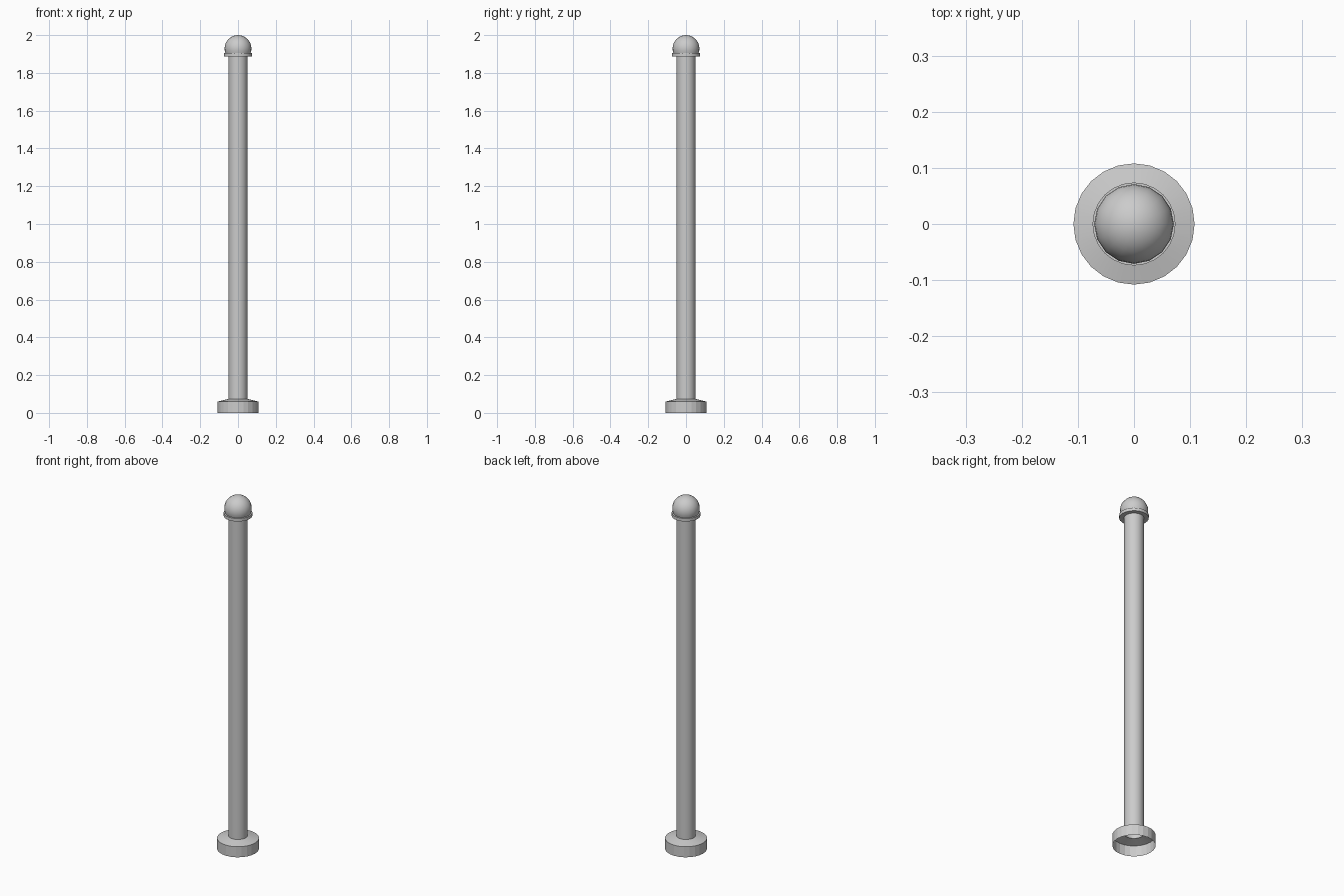
import bpy
import bmesh
import math

if "Cube" in bpy.data.objects:
    bpy.data.objects.remove(bpy.data.objects["Cube"])


def lathe(name, profile, sides, angle=35):
    """Revolve an (r, z) profile around z; radius 0 makes a pole point."""
    bm = bmesh.new()
    rings = []
    for r, z in profile:
        if r == 0:
            rings.append([bm.verts.new((0, 0, z))] * sides)
        else:
            rings.append([bm.verts.new((r * math.cos(2 * math.pi * i / sides),
                                        r * math.sin(2 * math.pi * i / sides), z))
                          for i in range(sides)])
    for a, b in zip(rings, rings[1:]):
        for i in range(sides):
            j = (i + 1) % sides
            quad = [a[i], a[j], b[j], b[i]]
            bm.faces.new(list(dict.fromkeys(quad)))
    mesh = bpy.data.meshes.new(name)
    bm.to_mesh(mesh)
    bm.free()
    obj = bpy.data.objects.new(name, mesh)
    bpy.context.collection.objects.link(obj)
    bpy.ops.object.select_all(action='DESELECT')
    obj.select_set(True)
    bpy.context.view_layer.objects.active = obj
    bpy.ops.object.shade_smooth_by_angle(angle=math.radians(angle))
    return obj


# Base flange: open underneath, top slopes gently up to the post
lathe("base_flange", [(0.108, 0), (0.108, 0.06), (0.05, 0.074)], 24, 10)

# Hollow post
lathe("post", [(0.05, 0.07), (0.05, 1.89)], 24)

# Thin collar under the ball
lathe("collar", [(0.045, 1.887), (0.074, 1.887), (0.074, 1.904), (0.06, 1.904)], 24)

# Ball finial, cut off where it meets the collar
R, CZ, STEPS = 0.071, 1.929, 10
start = math.asin((1.904 - CZ) / R)
ball = []
for k in range(STEPS):
    t = start + (math.pi / 2 - start) * k / STEPS
    ball.append((R * math.cos(t), CZ + R * math.sin(t)))
ball.append((0, CZ + R))
lathe("ball_finial", ball, 16, 40)
